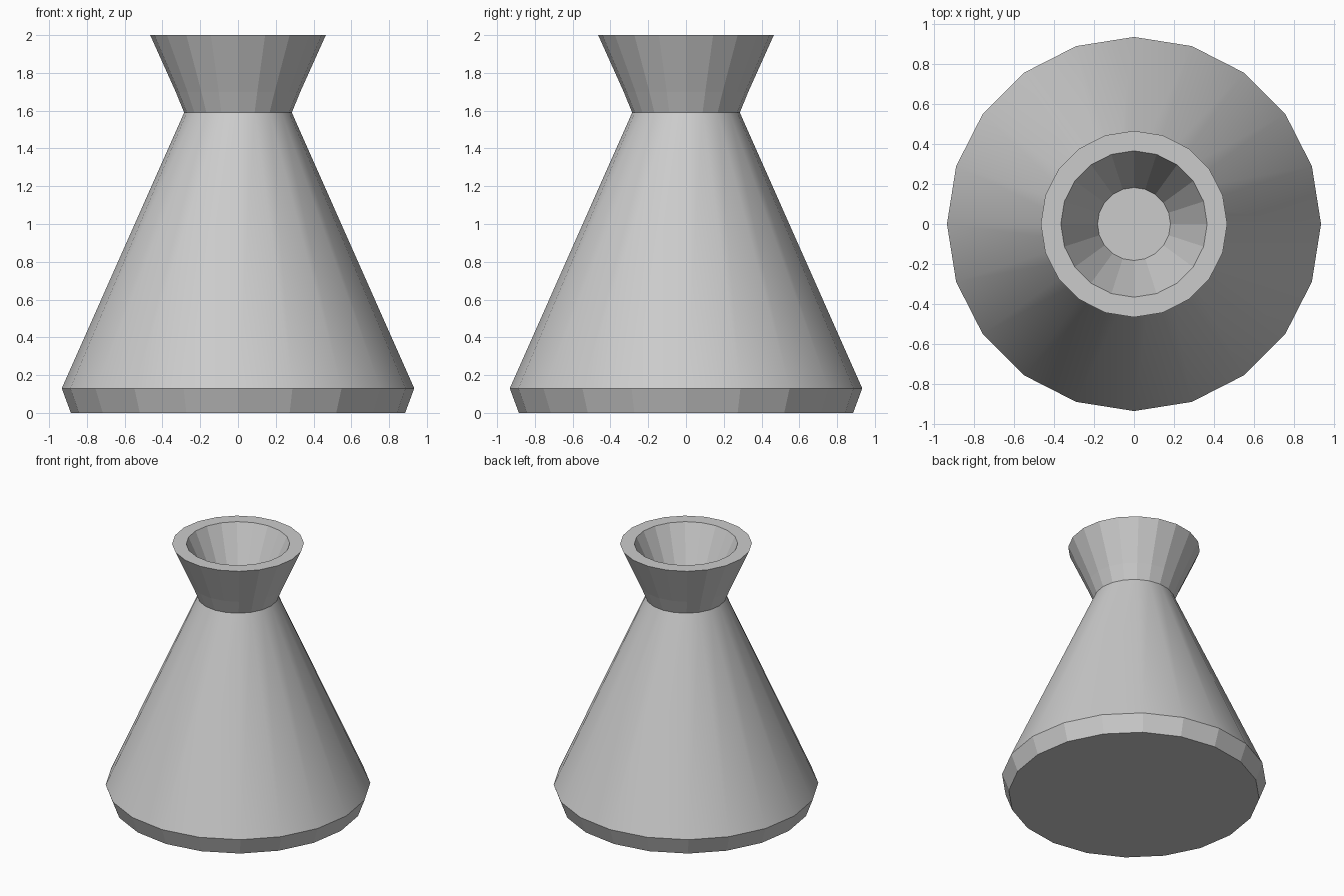
import bpy, bmesh
from math import cos, sin, pi

if "Cube" in bpy.data.objects:
    bpy.data.objects.remove(bpy.data.objects["Cube"])

SIDES = 20


def lathe(name, profile, smooth_bands=()):
    """Revolve (radius, z) points into a closed solid with flat end caps."""
    bm = bmesh.new()
    rings = [[bm.verts.new((r * cos(2 * pi * i / SIDES), r * sin(2 * pi * i / SIDES), z))
              for i in range(SIDES)] for r, z in profile]
    for band, (low, high) in enumerate(zip(rings, rings[1:])):
        for i in range(SIDES):
            j = (i + 1) % SIDES
            face = bm.faces.new((low[i], low[j], high[j], high[i]))
            face.smooth = band in smooth_bands
    bm.faces.new(rings[0][::-1])
    bm.faces.new(rings[-1])
    # Keep the corners of the smooth bands crisp
    for edge in bm.edges:
        faces = edge.link_faces
        edge.smooth = all(f.smooth for f in faces)
    bmesh.ops.recalc_face_normals(bm, faces=bm.faces[:])
    mesh = bpy.data.meshes.new(name)
    bm.to_mesh(mesh)
    bm.free()
    obj = bpy.data.objects.new(name, mesh)
    bpy.context.collection.objects.link(obj)
    return obj


# Conical flask: bevelled foot, smooth cone, flared neck, hollow mouth
lathe("flask", [
    (0.885, 0.0),    # underside
    (0.933, 0.13),   # widest edge
    (0.285, 1.59),   # neck
    (0.33, 1.70),    # lower flare
    (0.465, 2.0),    # outer rim
    (0.365, 2.0),    # inner rim
    (0.182, 1.60),   # floor of the mouth
], smooth_bands=(1,))
